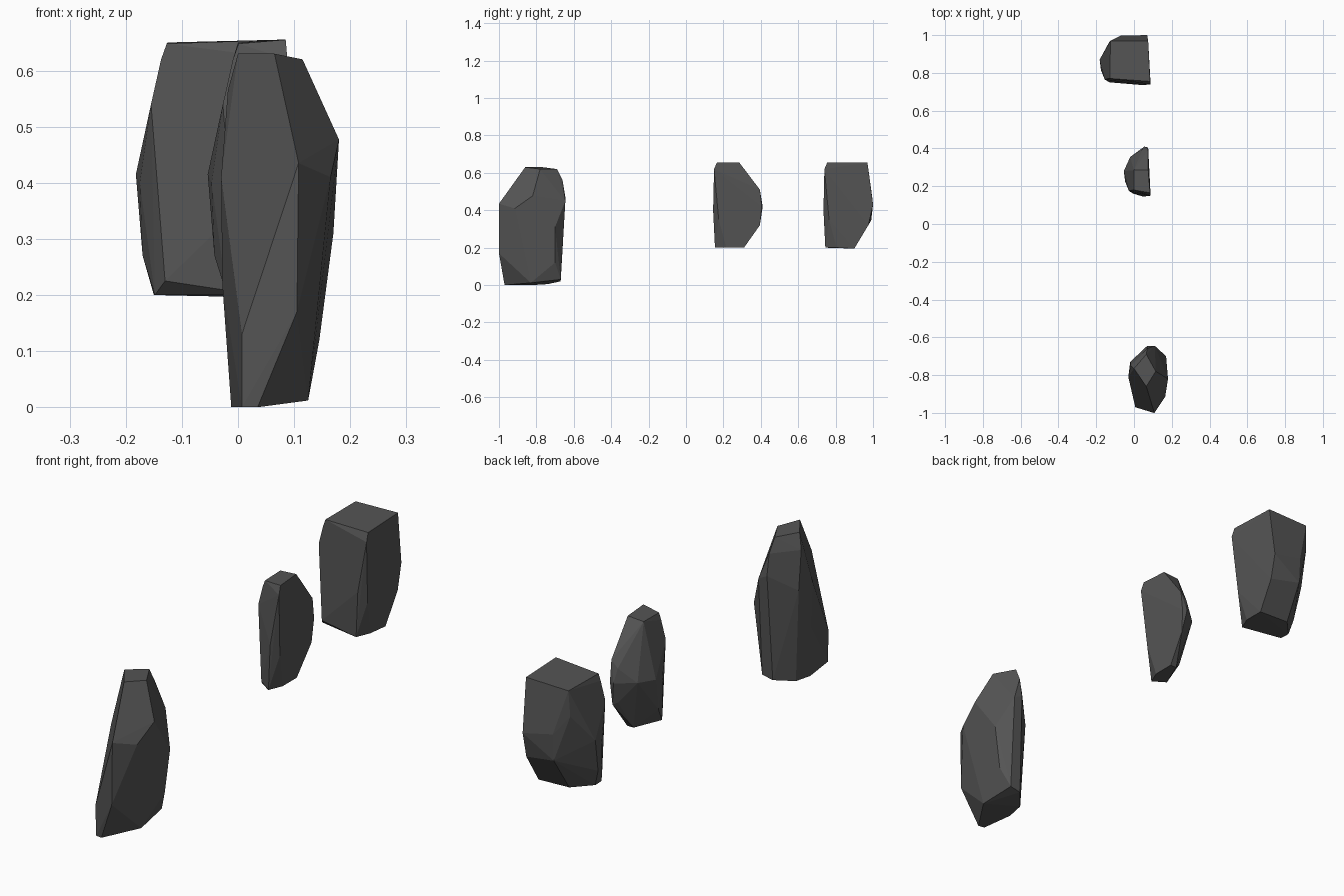
import bpy
import bmesh
import math
from mathutils import Vector

default_cube = bpy.data.objects.get("Cube")
if default_cube:
    bpy.data.objects.remove(default_cube, do_unlink=True)


def make_material(name, colour):
    material = bpy.data.materials.new(name)
    material.use_nodes = True
    material.diffuse_color = colour
    shader = material.node_tree.nodes["Principled BSDF"]
    shader.inputs["Base Color"].default_value = colour
    shader.inputs["Roughness"].default_value = 0.9
    return material


def chiselled_rock(name, corners, material):
    """Wrap a convex rock around its corners and merge nearly flat facets."""
    bm = bmesh.new()
    for corner in corners:
        bm.verts.new(corner)
    hull = bmesh.ops.convex_hull(bm, input=bm.verts[:])
    unused = [item for item in hull["geom_interior"]
              if isinstance(item, bmesh.types.BMVert)]
    bmesh.ops.delete(bm, geom=unused, context="VERTS")
    bmesh.ops.dissolve_limit(bm, angle_limit=math.radians(3),
                             verts=bm.verts[:], edges=bm.edges[:])
    bmesh.ops.recalc_face_normals(bm, faces=bm.faces[:])
    mesh = bpy.data.meshes.new(name)
    bm.to_mesh(mesh)
    bm.free()
    mesh.materials.append(material)
    rock = bpy.data.objects.new(name, mesh)
    bpy.context.collection.objects.link(rock)
    return rock


def block_rock(name, front_y, left_shift, back_corners, material):
    """Upright block: shared flat side, shared chipped side, its own back."""
    flat_side = [(.085, .02, .655), (.088, .005, .62), (.08, .02, .47),
                 (.075, .03, .35), (.06, .07, .2), (.05, 0, .4),
                 (.035, .01, .2)]
    chipped_side = [(-.127, .035, .648), (-.137, .035, .62), (-.155, .03, .54),
                    (-.182, .135, .415), (-.175, .08, .4), (-.17, .1, .27),
                    (-.13, .015, .225), (-.148, .045, .2)]
    corners = [Vector(c) for c in flat_side + back_corners]
    corners += [Vector(c) + Vector((left_shift, 0, 0)) for c in chipped_side]
    offset = Vector((0, front_y, 0))
    return chiselled_rock(name, [c + offset for c in corners], material)


stone = make_material("dark grey stone", (0.09, 0.09, 0.09, 1))

# Tall front rock: crown, belly, back and foot corners
crown = [(0, -.765, .63), (.065, -.86, .63), (.115, -.78, .62),
         (.065, -.69, .62), (-.018, -.75, .565), (.07, -.66, .56)]
belly = [(.18, -.82, .477), (.108, -1, .435), (.165, -.915, .41),
         (.115, -.99, .3), (.105, -1, .17), (.007, -.97, .13),
         (-.03, -.81, .41), (-.028, -.8, .22)]
back = [(.07, -.645, .47), (.11, -.645, .45), (.07, -.65, .3),
        (.11, -.65, .3), (.17, -.7, .31), (.145, -.7, .12),
        (-.02, -.73, .4)]
foot = [(.007, -.965, 0), (.035, -.97, 0), (.125, -.83, .012),
        (.11, -.67, .03), (.06, -.67, .02), (0, -.74, .005),
        (-.012, -.82, 0)]
chiselled_rock("front_rock", crown + belly + back + foot, stone)

# Slim middle rock with a sloping back
slim_back = [(.075, .14, .655), (0, .14, .65), (.075, .25, .51),
             (.045, .25, .48), (.055, .265, .42), (.075, .26, .42),
             (.07, .25, .32), (.05, .24, .33), (.06, .165, .2),
             (.03, .165, .2), (-.02, .21, .42)]
block_rock("middle_rock", .145, .128, slim_back, stone)

# Broad rear rock with an upright back
broad_back = [(.075, .235, .655), (-.125, .235, .65), (-.13, .23, .54),
              (-.07, .262, .46), (-.07, .255, .345), (.07, .265, .43),
              (.07, .24, .32), (.065, .165, .195), (-.08, .165, .2),
              (-.15, .09, .2)]
block_rock("rear_rock", .735, 0, broad_back, stone)
